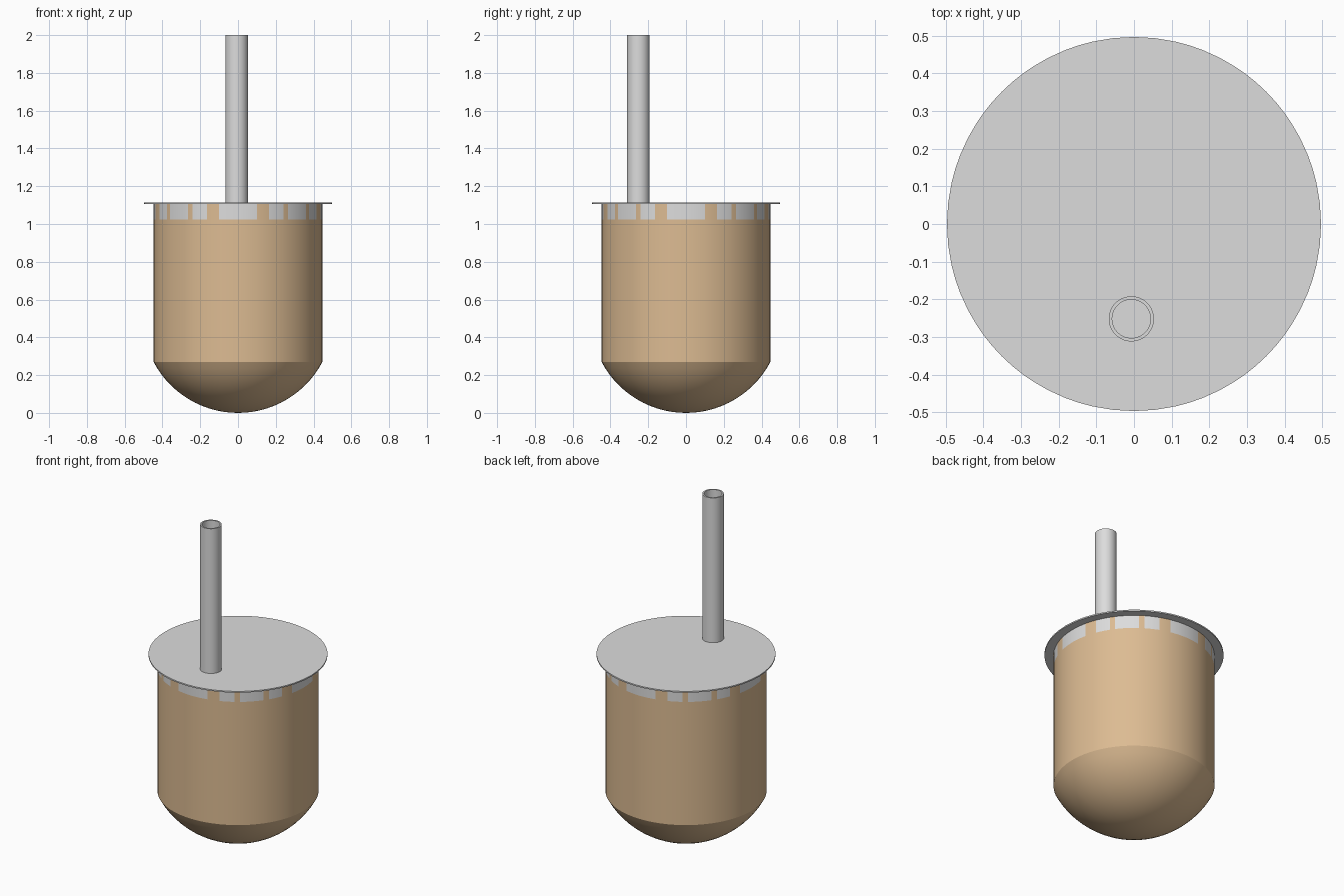
import bpy, bmesh, math

if "Cube" in bpy.data.objects:
    bpy.data.objects.remove(bpy.data.objects["Cube"])


def material(name, rgb):
    m = bpy.data.materials.new(name)
    m.diffuse_color = (*rgb, 1.0)
    m.use_nodes = True
    m.node_tree.nodes["Principled BSDF"].inputs["Base Color"].default_value = m.diffuse_color
    return m


TAN = material("tan", (0.72, 0.50, 0.29))
GREY = material("light grey", (0.72, 0.72, 0.72))

# Band edges (degrees) of the lid rim tabs, mirrored about 45 degrees per quadrant
HALF = [0, 6.5, 12.9, 17.3, 21.7, 27.1, 32.5, 36.4, 40.7]
QUAD = HALF + [45] + [90 - a for a in reversed(HALF[1:])]
ANGLES = [math.radians(q * 90 + a) for q in range(4) for a in QUAD]


def is_tab(x, y):
    a = math.degrees(math.atan2(y, x)) % 90
    a = min(a, 90 - a)
    return a < 12.9 or 21.7 < a < 32.5 or a > 36.4


def lathe(name, profile, mats, center=(0, 0), closed=False):
    """Spin (radius, z) points; a zero radius becomes a pole."""
    bm = bmesh.new()
    rings = []
    for r, z in profile:
        if r == 0:
            rings.append([bm.verts.new((0, 0, z))] * len(ANGLES))
        else:
            rings.append([bm.verts.new((r * math.cos(a), r * math.sin(a), z)) for a in ANGLES])
    pairs = list(zip(rings, rings[1:]))
    if closed:
        pairs.append((rings[-1], rings[0]))
    n = len(ANGLES)
    for lo, hi in pairs:
        for i in range(n):
            j = (i + 1) % n
            bm.faces.new(dict.fromkeys((lo[i], lo[j], hi[j], hi[i])))
    bmesh.ops.recalc_face_normals(bm, faces=bm.faces)
    me = bpy.data.meshes.new(name)
    bm.to_mesh(me)
    bm.free()
    for m in mats:
        me.materials.append(m)
    ob = bpy.data.objects.new(name, me)
    ob.location = (*center, 0)
    bpy.context.collection.objects.link(ob)
    bpy.context.view_layer.objects.active = ob
    ob.select_set(True)
    bpy.ops.object.shade_smooth_by_angle(angle=math.radians(25))
    ob.select_set(False)
    return ob


# Cup: spherical bowl below a straight wall
R, BOWL_Z, RIM_Z, LID_Z = 0.447, 0.27, 1.025, 1.106
SPHERE = (R * R + BOWL_Z ** 2) / (2 * BOWL_Z)
arc = math.asin(R / SPHERE)
profile = [(0, 0)]
for k in range(1, 15):
    t = arc * k / 14
    profile.append((SPHERE * math.sin(t), SPHERE * (1 - math.cos(t))))
profile += [(R, RIM_Z), (R, LID_Z), (0, LID_Z)]
cup = lathe("cup", profile, [TAN, GREY])

# Grey lid tabs around the top of the wall
for p in cup.data.polygons:
    if RIM_Z < p.center.z < LID_Z - 0.01 and is_tab(p.center.x, p.center.y):
        p.material_index = 1

# Flat lid disc
lathe("lid", [(0, 1.105), (0.497, 1.105), (0.497, 1.113), (0, 1.113)], [GREY])

# Hollow straw
lathe("straw", [(0.06, 1.108), (0.06, 2.0), (0.051, 2.0), (0.051, 1.108)],
      [GREY], center=(-0.007, -0.252), closed=True)
